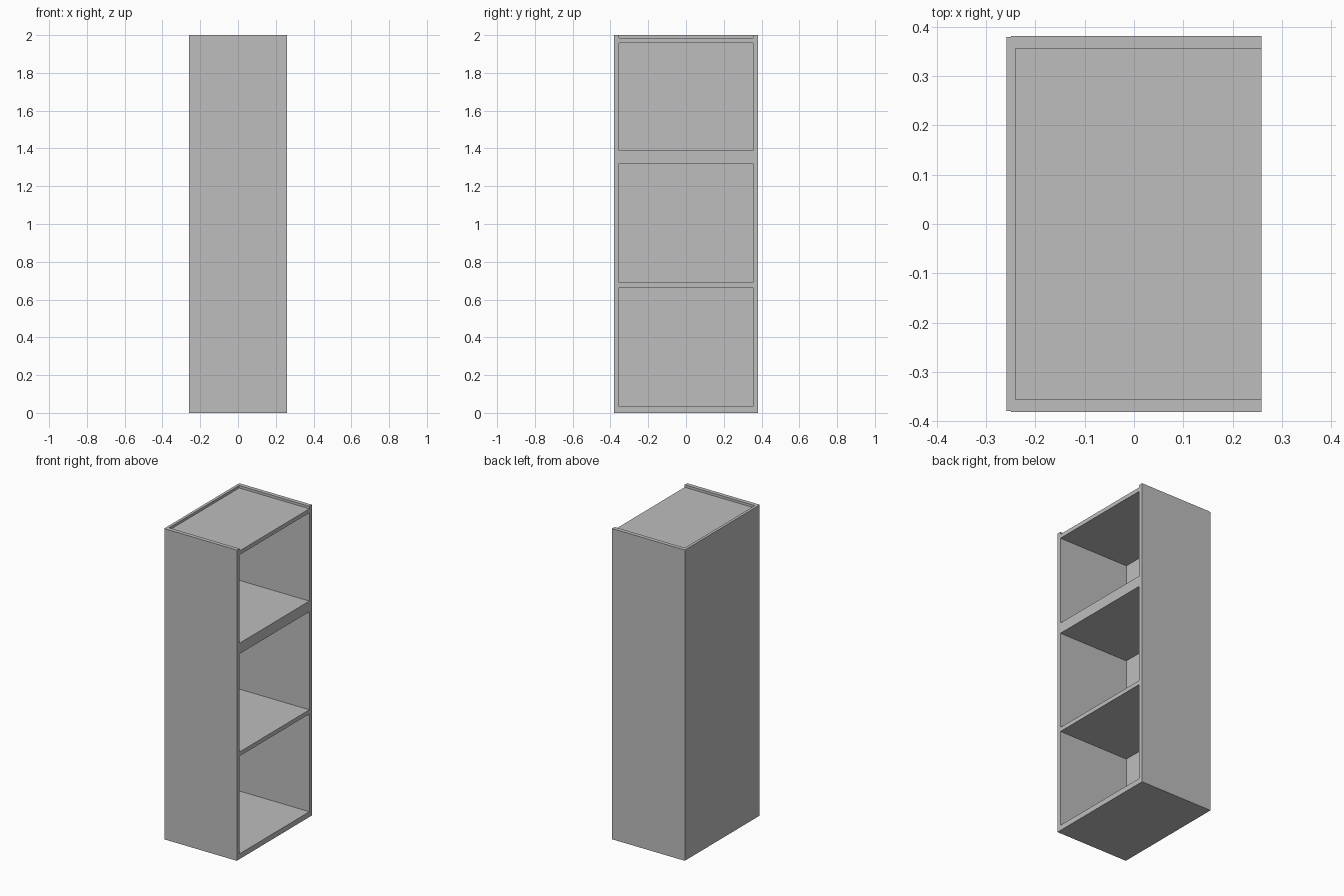
import bpy
import bmesh

cube = bpy.data.objects.get("Cube")
if cube:
    bpy.data.objects.remove(cube, do_unlink=True)

# Single flat grey finish
grey = bpy.data.materials.new("light_grey")
grey.use_nodes = True
color = (0.515, 0.515, 0.515, 1.0)
grey.diffuse_color = color
grey.node_tree.nodes["Principled BSDF"].inputs["Base Color"].default_value = color


def board(name, plan, z0, z1):
    """Extrude a counter-clockwise plan outline from z0 to z1."""
    bm = bmesh.new()
    bottom = bm.faces.new([bm.verts.new((x, y, z0)) for x, y in plan])
    top = bmesh.ops.extrude_face_region(bm, geom=[bottom], use_keep_orig=True)
    verts = [g for g in top["geom"] if isinstance(g, bmesh.types.BMVert)]
    bmesh.ops.translate(bm, verts=verts, vec=(0, 0, z1 - z0))
    bmesh.ops.recalc_face_normals(bm, faces=bm.faces)
    mesh = bpy.data.meshes.new(name)
    bm.to_mesh(mesh)
    bm.free()
    mesh.materials.append(grey)
    obj = bpy.data.objects.new(name, mesh)
    bpy.context.collection.objects.link(obj)
    return obj


def rect(x0, x1, y0, y1):
    return [(x0, y0), (x1, y0), (x1, y1), (x0, y1)]


HEIGHT = 2.0
FRONT, BACK = 0.259, -0.259      # open side faces +x
REBATE, INNER_BACK = -0.25, -0.241
OUTER, INNER, BACK_HALF = 0.382, 0.356, 0.380

# Side panels
board("right_side_panel", rect(REBATE, FRONT, -OUTER, -INNER), 0, HEIGHT)
board("left_side_panel", rect(REBATE, FRONT, INNER, OUTER), 0, HEIGHT)

# Back panel, rebated to sit between and behind the sides
board("back_panel", [
    (BACK, -BACK_HALF), (REBATE, -BACK_HALF), (REBATE, -INNER),
    (INNER_BACK, -INNER), (INNER_BACK, INNER), (REBATE, INNER),
    (REBATE, BACK_HALF), (BACK, BACK_HALF)], 0, HEIGHT)

# Horizontal boards; the top one sits just below the rim
shelves = {
    "bottom_board": (0.0, 0.034),
    "lower_shelf": (0.663, 0.69),
    "upper_shelf": (1.321, 1.39),
    "top_board": (1.958, 1.984),
}
for name, (z0, z1) in shelves.items():
    board(name, rect(INNER_BACK, FRONT, -INNER, INNER), z0, z1)
